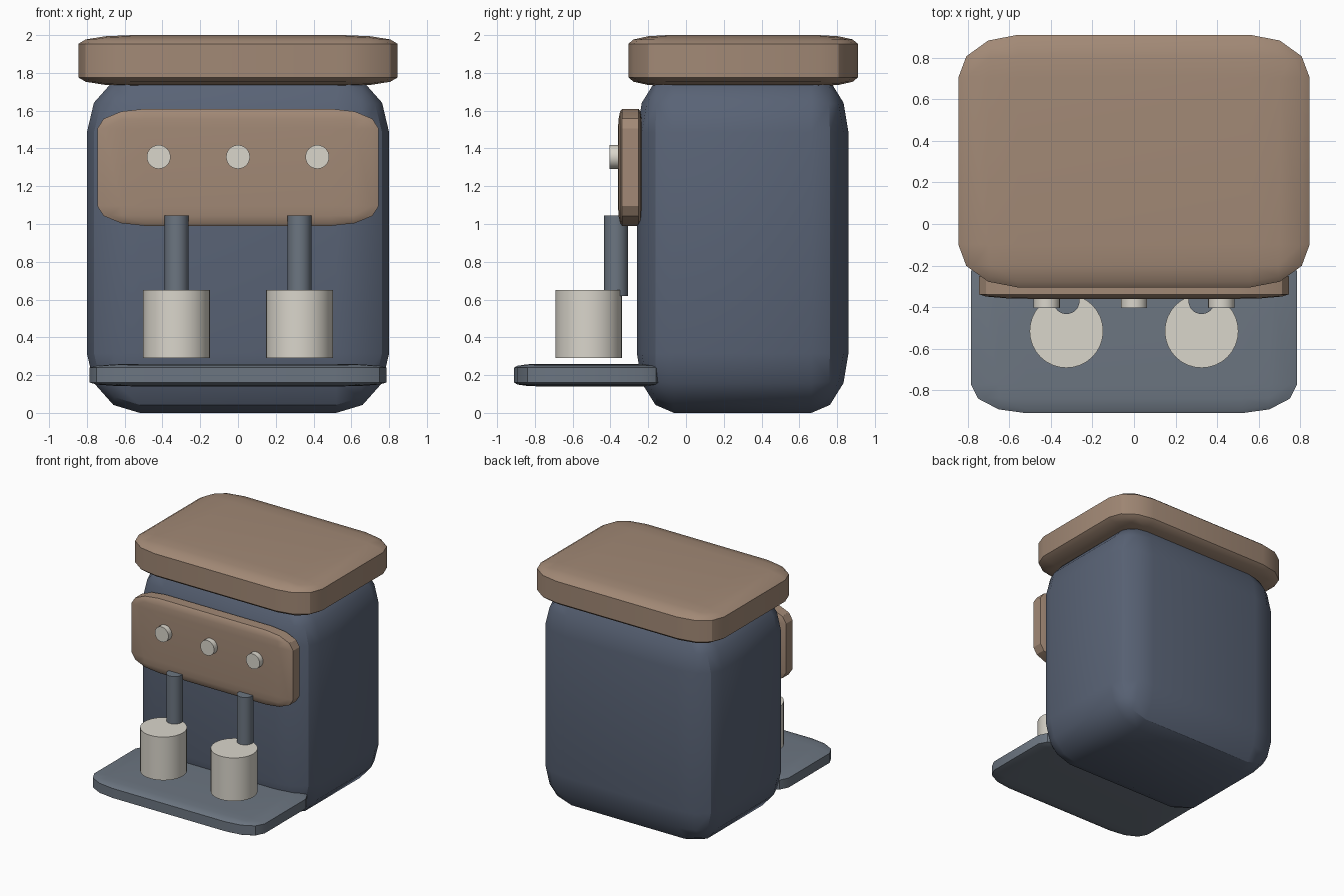
import bpy, bmesh, math
from mathutils import Matrix

if "Cube" in bpy.data.objects:
    bpy.data.objects.remove(bpy.data.objects["Cube"])


def material(name, rgb):
    m = bpy.data.materials.new(name)
    m.diffuse_color = (*rgb, 1)
    m.use_nodes = True
    m.node_tree.nodes["Principled BSDF"].inputs["Base Color"].default_value = m.diffuse_color
    return m


BLUE = material("dark_blue", (0.10, 0.125, 0.18))
TAN = material("tan", (0.36, 0.25, 0.18))
STEEL = material("steel", (0.15, 0.18, 0.22))
CREAM = material("cream", (0.70, 0.67, 0.60))


def finish(bm, name, mat):
    bmesh.ops.recalc_face_normals(bm, faces=bm.faces)
    mesh = bpy.data.meshes.new(name)
    bm.to_mesh(mesh)
    bm.free()
    mesh.materials.append(mat)
    ob = bpy.data.objects.new(name, mesh)
    bpy.context.collection.objects.link(ob)
    bpy.ops.object.select_all(action='DESELECT')
    ob.select_set(True)
    bpy.context.view_layer.objects.active = ob
    bpy.ops.object.shade_smooth_by_angle(angle=math.radians(32))
    return ob


def soft_box(name, lo, hi, mat, bevel=0.17):
    """Unit cube, rounded first and stretched afterwards."""
    bm = bmesh.new()
    bmesh.ops.create_cube(bm, size=1)
    bmesh.ops.bevel(bm, geom=bm.edges[:], offset=bevel, offset_type='OFFSET',
                    segments=3, profile=0.5, affect='EDGES')
    size = [b - a for a, b in zip(lo, hi)]
    mid = [(a + b) / 2 for a, b in zip(lo, hi)]
    bmesh.ops.transform(bm, verts=bm.verts,
                        matrix=Matrix.Translation(mid) @ Matrix.Diagonal((*size, 1)))
    return finish(bm, name, mat)


def cylinder(name, centre, radius, length, mat, axis='Z'):
    bm = bmesh.new()
    turn = Matrix.Rotation(math.pi / 2, 4, 'X') if axis == 'Y' else Matrix.Identity(4)
    bmesh.ops.create_cone(bm, cap_ends=True, segments=32, radius1=radius,
                          radius2=radius, depth=length,
                          matrix=Matrix.Translation(centre) @ turn)
    return finish(bm, name, mat)


# Housing, lid, control panel and drip tray
soft_box("body", (-0.80, -0.26, 0.0), (0.80, 0.86, 1.80), BLUE, 0.175)
soft_box("lid", (-0.845, -0.305, 1.73), (0.845, 0.91, 2.0), TAN)
soft_box("control_panel", (-0.745, -0.36, 0.99), (0.745, -0.23, 1.61), TAN)
soft_box("drip_tray", (-0.785, -0.91, 0.14), (0.785, -0.09, 0.26), STEEL)

# Knobs on the panel
for i, x in enumerate((-0.42, 0, 0.42)):
    cylinder(f"knob_{i + 1}", (x, -0.37, 1.355), 0.063, 0.07, CREAM, 'Y')

# Spouts and cups, mirrored left and right
for side, x in (("left", -0.325), ("right", 0.325)):
    cylinder(f"spout_{side}", (x, -0.37, 0.8325), 0.063, 0.425, STEEL)
    cylinder(f"cup_{side}", (x, -0.515, 0.47), 0.177, 0.36, CREAM)
